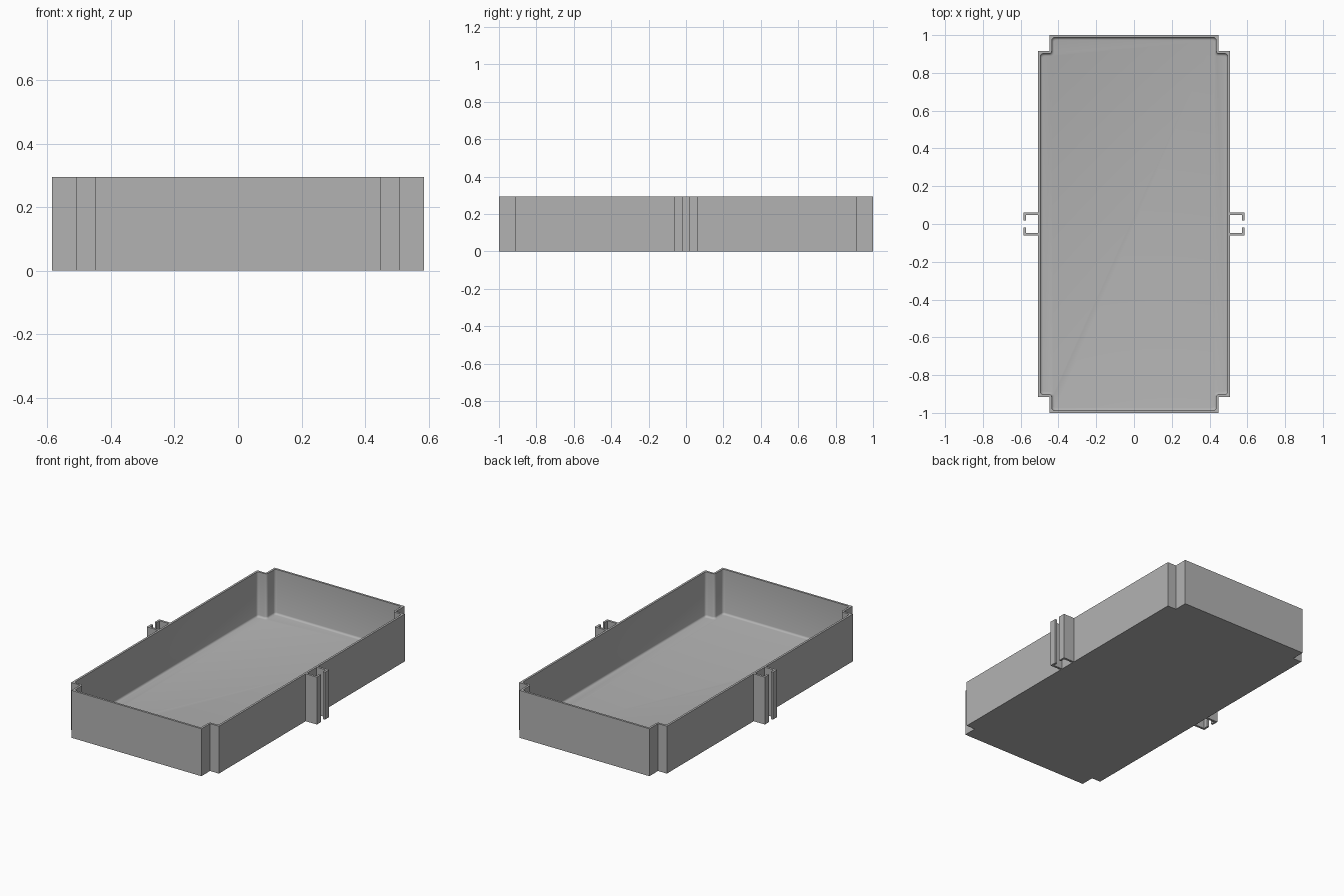
import bpy
import bmesh
from math import sin, cos, pi
from mathutils import Vector

cube = bpy.data.objects.get("Cube")
if cube:
    bpy.data.objects.remove(cube, do_unlink=True)

HEIGHT = 0.295
WALL = 0.013
FLOOR = 0.016
FILLET = 0.012
ARC = 4

grey = bpy.data.materials.new("plain grey")
grey.use_nodes = True
grey.diffuse_color = (0.45, 0.45, 0.45, 1)
grey.node_tree.nodes["Principled BSDF"].inputs["Base Color"].default_value = grey.diffuse_color


def finish(name, bm):
    bmesh.ops.remove_doubles(bm, verts=bm.verts, dist=0.00005)
    bmesh.ops.recalc_face_normals(bm, faces=bm.faces)
    mesh = bpy.data.meshes.new(name)
    bm.to_mesh(mesh)
    bm.free()
    mesh.materials.append(grey)
    obj = bpy.data.objects.new(name, mesh)
    bpy.context.collection.objects.link(obj)
    return obj


def notched_outline(inset, radius):
    """Rectangle with square notches in its corners, every corner rounded."""
    hx, hy, nx, ny = (v - inset for v in (0.509, 1.0, 0.448, 0.915))
    quarter = [(hx, ny), (nx, ny), (nx, hy)]
    corners = []
    for sx, sy in ((1, 1), (-1, 1), (-1, -1), (1, -1)):
        part = [Vector((sx * x, sy * y)) for x, y in quarter]
        corners += part if sx * sy > 0 else part[::-1]
    points = []
    for i, p in enumerate(corners):
        a = (p - corners[i - 1]).normalized()
        b = (corners[(i + 1) % len(corners)] - p).normalized()
        for k in range(ARC + 1):
            t = k / ARC * pi / 2
            points.append(p + radius * (b * (1 - cos(t)) - a * (1 - sin(t))))
    return points


# Tray: outer wall, rim, inner wall, floor fillet and floor
bm = bmesh.new()
levels = [(0, 0, 0), (0, 0, HEIGHT), (WALL, 0.015, HEIGHT),
          (WALL, 0.015, FLOOR + FILLET)]
for k in (1, 2, 3):
    t = k / 3 * pi / 2
    levels.append((WALL + FILLET * (1 - cos(t)), 0.015,
                   FLOOR + FILLET * (1 - sin(t))))
rings = [[bm.verts.new((p.x, p.y, z)) for p in notched_outline(inset, r)]
         for inset, r, z in levels]
for low, high in zip(rings, rings[1:]):
    for i in range(len(low)):
        bm.faces.new((low[i - 1], low[i], high[i], high[i - 1]))
bm.faces.new(rings[0][::-1])
bm.faces.new(rings[-1])
tray = finish("tray", bm)
bpy.context.view_layer.objects.active = tray
tray.select_set(True)
bpy.ops.object.shade_smooth_by_angle(angle=0.6)

# Hooked clips: two facing brackets on each long side
HOOK = [(0.503, 0.061), (0.586, 0.061), (0.586, 0.018),
        (0.573, 0.018), (0.573, 0.047), (0.503, 0.047)]
for side, sx in (("left", 1), ("right", -1)):
    for end, sy in (("back", 1), ("front", -1)):
        bm = bmesh.new()
        base = bm.faces.new([bm.verts.new((sx * x, sy * y, 0)) for x, y in HOOK])
        out = bmesh.ops.extrude_face_region(bm, geom=[base], use_keep_orig=True)
        top = [v for v in out["geom"] if isinstance(v, bmesh.types.BMVert)]
        bmesh.ops.translate(bm, verts=top, vec=(0, 0, HEIGHT))
        finish(f"{side}_{end}_clip", bm)
